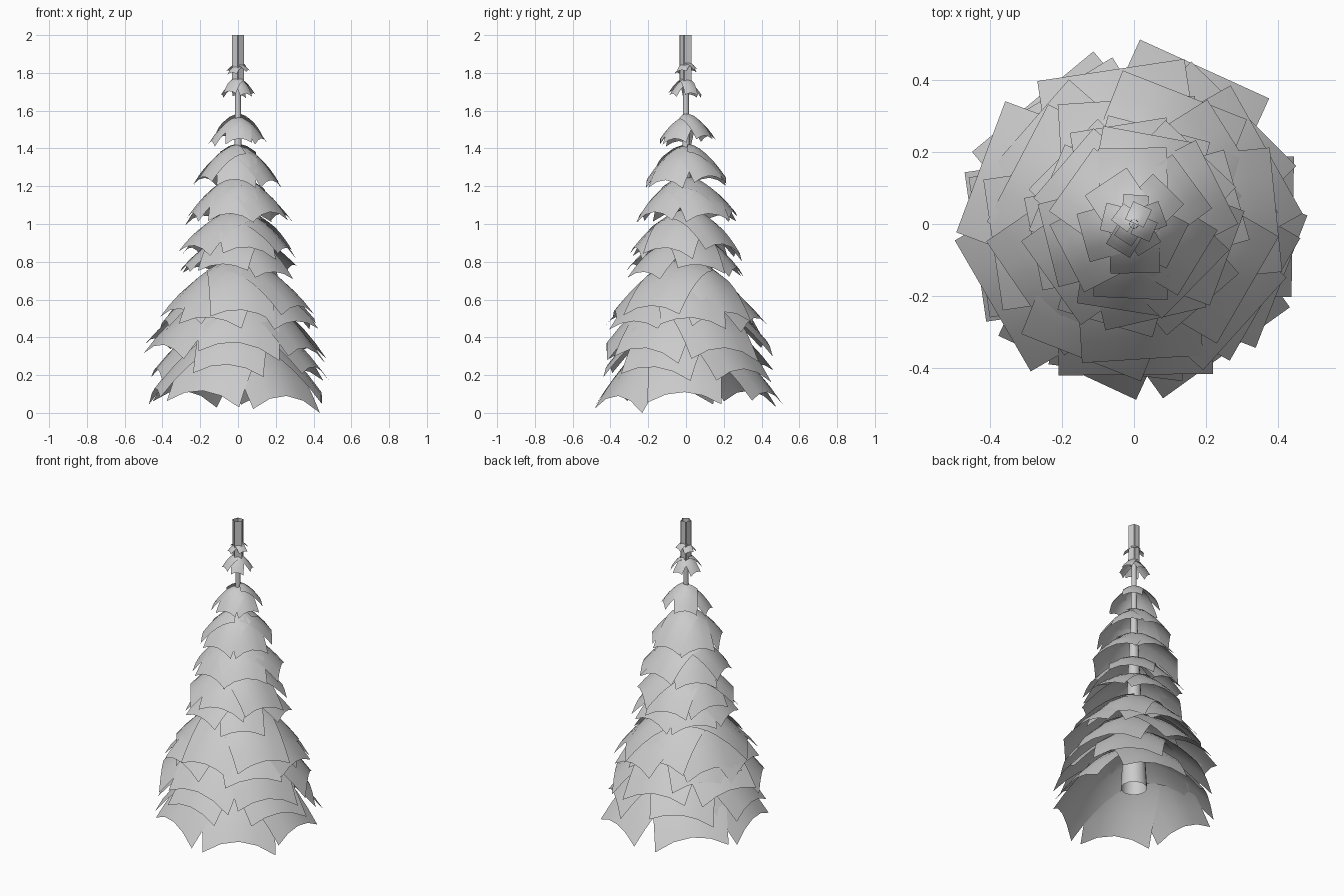
import bpy, bmesh, math, random

if "Cube" in bpy.data.objects:
    bpy.data.objects.remove(bpy.data.objects["Cube"])

random.seed(4)


def make_object(name, bm):
    mesh = bpy.data.meshes.new(name)
    bm.to_mesh(mesh)
    bm.free()
    for p in mesh.polygons:
        p.use_smooth = True
    ob = bpy.data.objects.new(name, mesh)
    bpy.context.collection.objects.link(ob)
    return ob


def skin(bm, rows):
    """Skin consecutive rows of points into quads."""
    vs = [[bm.verts.new(p) for p in row] for row in rows]
    for a, b in zip(vs, vs[1:]):
        for i in range(len(a) - 1):
            bm.faces.new((a[i], b[i], b[i + 1], a[i + 1]))


def bough(bm, z, reach, drop, width, angle, tilt):
    """Rectangular card draped over a dome, so its corners hang lowest."""
    c, s = math.cos(math.radians(angle)), math.sin(math.radians(angle))
    rows = []
    for i in range(7):
        x = reach * (0.03 + 0.97 * i / 6)
        row = []
        for j in range(5):
            y = width * (j / 4 - 0.5)
            h = z - drop * (math.hypot(x, y) / reach) ** 1.75 + tilt * y * i / 6
            row.append((c * x - s * y, s * x + c * y, h))
        rows.append(row)
    skin(bm, rows)


# Tapered open trunk, lathed from a radius/height profile
bm = bmesh.new()
skin(bm, [[(r * math.cos(math.tau * k / 12), r * math.sin(math.tau * k / 12), z)
           for k in range(13)]
          for r, z in ((0.08, 0.2), (0.045, 0.8), (0.02, 1.35), (0.012, 1.88))])
bmesh.ops.remove_doubles(bm, verts=bm.verts, dist=1e-5)
make_object("trunk", bm)

# Bough layers: start height, reach, drop, width, count, first angle
LAYERS = [
    (0.47, 0.460, 0.35, 0.41, 6, 5),
    (0.56, 0.430, 0.32, 0.39, 5, 45),
    (0.69, 0.435, 0.32, 0.40, 6, 33),
    (0.77, 0.400, 0.29, 0.37, 6, 12),
    (0.81, 0.360, 0.27, 0.36, 6, 28),
    (0.96, 0.285, 0.19, 0.28, 6, 10),
    (1.08, 0.275, 0.20, 0.27, 6, 40),
    (1.25, 0.250, 0.19, 0.25, 6, 20),
    (1.42, 0.205, 0.17, 0.20, 6, 30),
    (1.58, 0.140, 0.12, 0.13, 5, 50),
    (1.77, 0.085, 0.075, 0.075, 5, 20),
    (1.855, 0.058, 0.04, 0.055, 4, 60),
]
for i, (z, reach, drop, width, count, phase) in enumerate(LAYERS):
    bm = bmesh.new()
    for k in range(count):
        bough(bm, z + random.uniform(-0.015, 0.012), reach * random.uniform(0.95, 1.05),
              drop * random.uniform(0.93, 1.07), width * random.uniform(0.93, 1.08),
              phase + k * 360 / count + random.uniform(-7, 7), random.uniform(-0.12, 0.12))
    if i == 0:  # keep the lowest tips resting on the ground
        low = min(v.co.z for v in bm.verts)
        for v in bm.verts:
            v.co.z = z + (v.co.z - z) * z / (z - low)
    make_object(f"bough_layer_{i + 1}", bm)

# Upright cards around the leader shoot
bm = bmesh.new()
for k in range(5):
    a = math.radians(72 * k + 18)
    c, s = math.cos(a), math.sin(a)
    skin(bm, [[(c * 0.026 - s * y, s * 0.026 + c * y, z) for y in (-0.022, 0.022)]
              for z in (1.74, 1.87, 2.0)])
make_object("top_shoot", bm)
